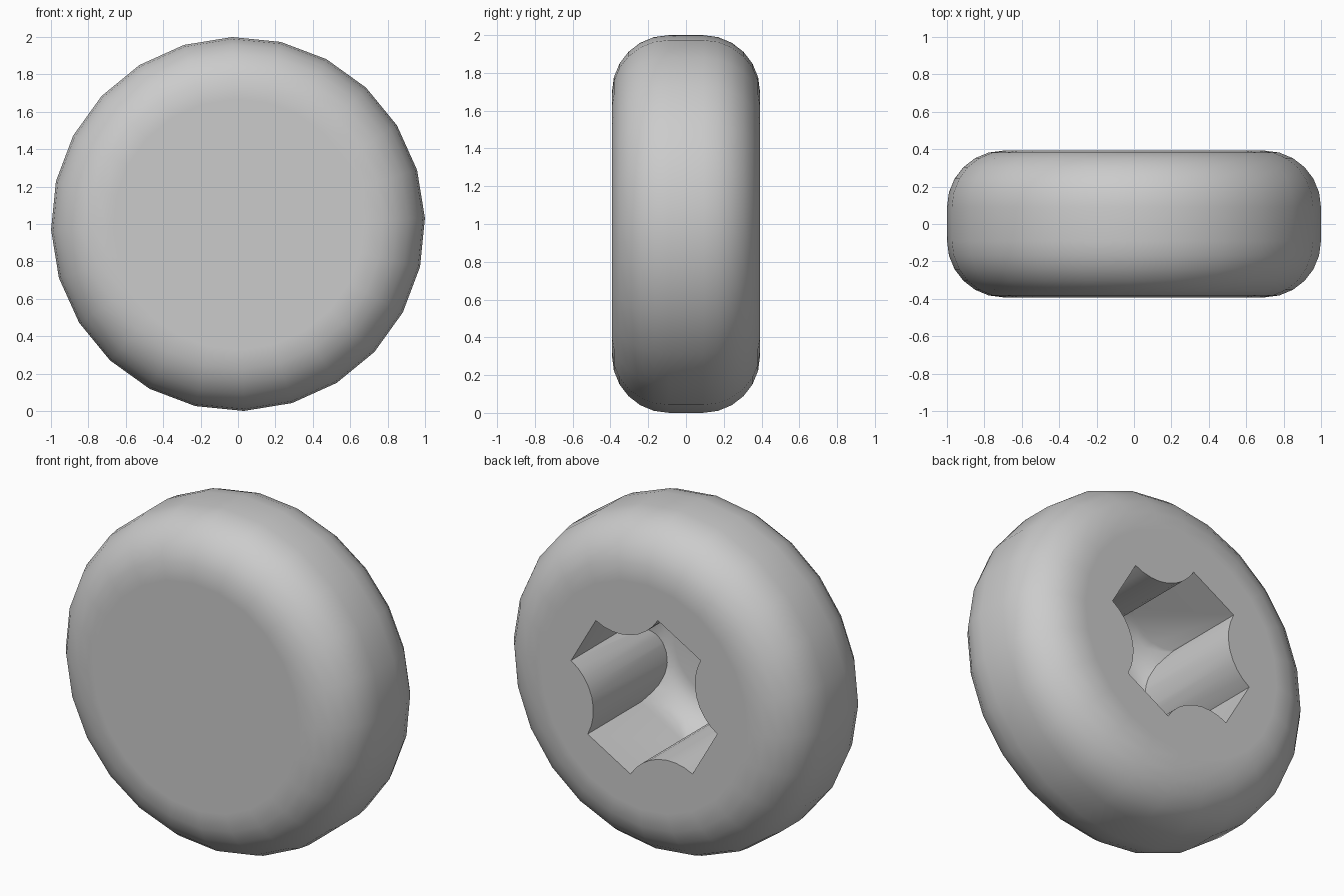
import bpy, bmesh
from math import cos, sin, pi, radians, asin, sqrt

cube = bpy.data.objects.get("Cube")
if cube:
    bpy.data.objects.remove(cube, do_unlink=True)

SIDES = 24
HALF_WIDTH = 0.392

grey = bpy.data.materials.new("plain_grey")
grey.use_nodes = True
colour = (0.6, 0.6, 0.6, 1)
grey.diffuse_color = colour
grey.node_tree.nodes["Principled BSDF"].inputs["Base Color"].default_value = colour


def loft(name, rings):
    """Skin a list of closed rings and cap both ends."""
    bm = bmesh.new()
    loops = [[bm.verts.new(p) for p in ring] for ring in rings]
    for a, b in zip(loops, loops[1:]):
        for i in range(len(a)):
            j = (i + 1) % len(a)
            bm.faces.new((a[i], a[j], b[j], b[i]))
    bm.faces.new(loops[0])
    bm.faces.new(loops[-1])
    bmesh.ops.recalc_face_normals(bm, faces=bm.faces)
    mesh = bpy.data.meshes.new(name)
    bm.to_mesh(mesh)
    bm.free()
    mesh.materials.append(grey)
    obj = bpy.data.objects.new(name, mesh)
    bpy.context.collection.objects.link(obj)
    return obj


def lathe(name, profile, sides, turn=0.0):
    """Spin (radius, y) points about the wheel axle."""
    return loft(name, [[(r * cos(turn + 2 * pi * i / sides), y,
                         1 + r * sin(turn + 2 * pi * i / sides))
                        for i in range(sides)] for r, y in profile])


def boolean(target, tool, operation):
    """Apply a boolean and discard the tool."""
    mod = target.modifiers.new("shape", 'BOOLEAN')
    mod.operation, mod.object, mod.solver = operation, tool, 'EXACT'
    bpy.ops.object.select_all(action='DESELECT')
    bpy.context.view_layer.objects.active = target
    target.select_set(True)
    bpy.ops.object.modifier_apply(modifier=mod.name)
    bpy.data.objects.remove(tool, do_unlink=True)


# Wheel body: disc with generously rounded shoulders
fillet = 0.3
quarter = [(1 - fillet + fillet * sin(pi / 2 * k / 6),
            HALF_WIDTH - fillet + fillet * cos(pi / 2 * k / 6)) for k in range(7)]
half = [(0.67, HALF_WIDTH)] + quarter
profile = half + [(r, -y) for r, y in reversed(half)]
wheel = lathe("wheel", profile, SIDES, radians(1.8))

# Socket outline: four straight-ended arms joined by inward arcs
CORNER, HALF_ARM = 0.487, radians(19.4)
ARC_CENTRE, ARC_RADIUS = 0.66, 0.305
chord = CORNER * sin(pi / 4 - HALF_ARM)
sweep = asin(chord / ARC_RADIUS)
outline = []
for arm in range(4):
    gap = radians(75) + arm * pi / 2
    for k in range(9):
        a = gap + pi + sweep * (1 - k / 4)
        outline.append((ARC_CENTRE * cos(gap) + ARC_RADIUS * cos(a),
                        ARC_CENTRE * sin(gap) + ARC_RADIUS * sin(a)))
socket = loft("socket_cutter", [[(x, y, 1 + z) for x, z in outline]
                                for y in (-0.36, 0.6)])

# Bowl-shaped floor limits the socket depth
bowl_profile = [(0.6, 0.7), (0.5, 0.0)]
bowl_profile += [(0.3 + 0.2 * cos(pi / 2 * k / 8), -0.32 * sin(pi / 2 * k / 8))
                 for k in range(1, 9)]
bowl = lathe("bowl_cutter", bowl_profile, 48)
boolean(socket, bowl, 'INTERSECT')
boolean(wheel, socket, 'DIFFERENCE')

bpy.ops.object.shade_smooth_by_angle(angle=radians(35))
